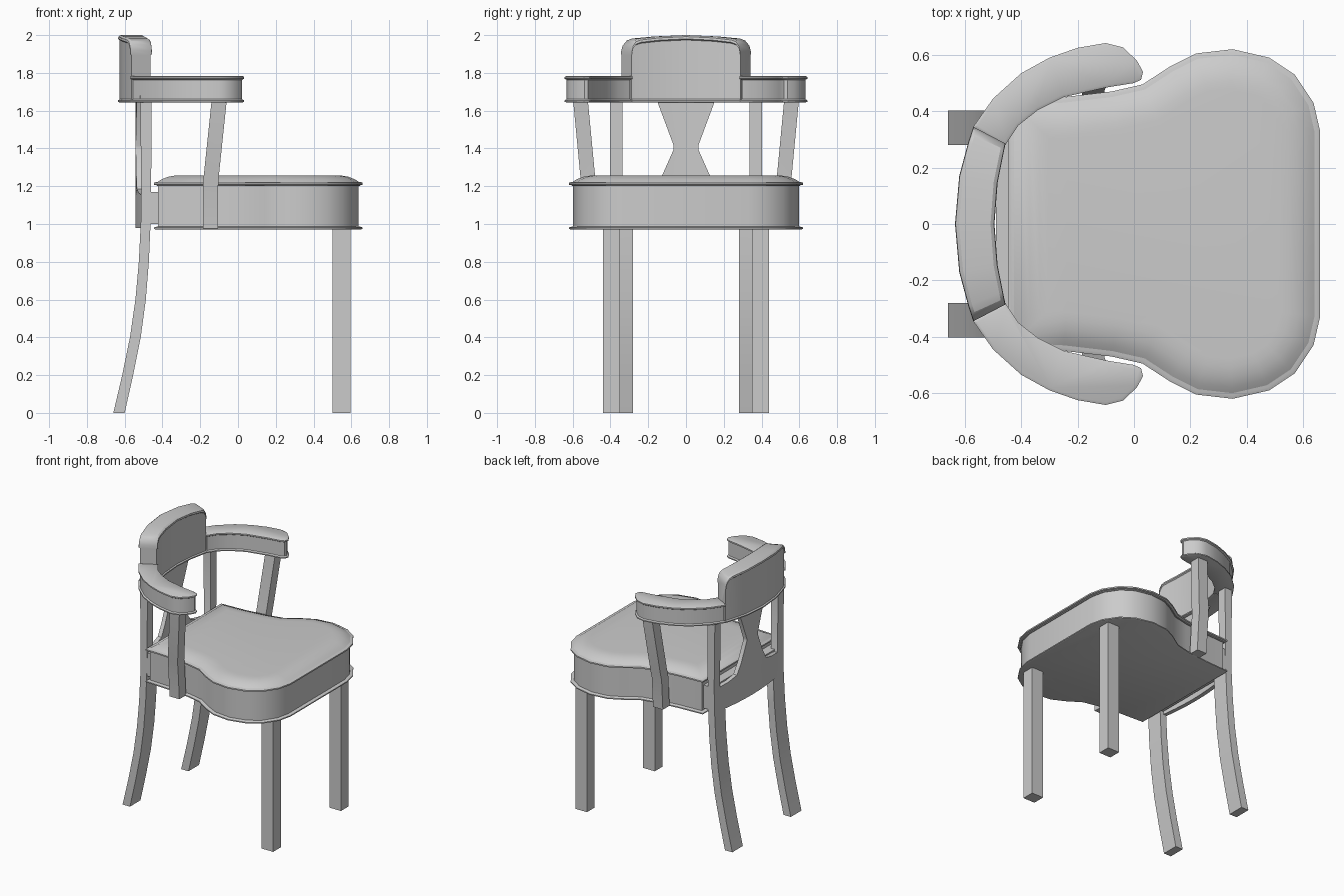
import bpy, bmesh, math
from mathutils import Vector

if "Cube" in bpy.data.objects:
    bpy.data.objects.remove(bpy.data.objects["Cube"])


def make(name, verts, faces, mirror=False, angle=30):
    me = bpy.data.meshes.new(name)
    me.from_pydata([tuple(v) for v in verts], [], faces)
    bm = bmesh.new()
    bm.from_mesh(me)
    bmesh.ops.recalc_face_normals(bm, faces=bm.faces)
    bm.to_mesh(me)
    bm.free()
    ob = bpy.data.objects.new(name, me)
    bpy.context.collection.objects.link(ob)
    bpy.ops.object.select_all(action='DESELECT')
    bpy.context.view_layer.objects.active = ob
    ob.select_set(True)
    bpy.ops.object.shade_smooth_by_angle(angle=math.radians(angle))
    if mirror:
        m = ob.modifiers.new("mirror", 'MIRROR')
        m.use_axis = (False, True, False)
    return ob


def loft(name, rings, **kw):
    """Join equal closed rings and cap both ends."""
    n = len(rings[0])
    verts = [p for r in rings for p in r]
    faces = [(k * n + i, k * n + (i + 1) % n, (k + 1) * n + (i + 1) % n, (k + 1) * n + i)
             for k in range(len(rings) - 1) for i in range(n)]
    faces += [tuple(range(n)), tuple(range(len(verts) - n, len(verts)))]
    return make(name, verts, faces, **kw)


def inset(pts, d):
    """Mitred inward offset of a closed 2D outline."""
    pts = [Vector(p) for p in pts]
    n = len(pts)
    area = sum(pts[i - 1].cross(pts[i]) for i in range(n))
    s = 1 if area > 0 else -1
    out = []
    for i in range(n):
        a = (pts[i] - pts[i - 1]).normalized()
        b = (pts[(i + 1) % n] - pts[i]).normalized()
        na, nb = Vector((-a.y, a.x)) * s, Vector((-b.y, b.x)) * s
        out.append(pts[i] + (na + nb) * d / (1 + na.dot(nb)))
    return out


def moulded(name, outline, profile, **kw):
    """Stack insets of an outline; profile is (inset, z)."""
    return loft(name, [[(p.x, p.y, z) for p in inset(outline, d)] for d, z in profile], **kw)


def quad(x0, x1, y0, y1, z):
    return [(x0, y0, z), (x1, y0, z), (x1, y1, z), (x0, y1, z)]


# Seat frame with lips at top and bottom
half = [(0.66, 0.33), (0.637, 0.43), (0.57, 0.53), (0.48, 0.59), (0.35, 0.62),
        (0.22, 0.605), (0.13, 0.56), (0.03, 0.495), (-0.08, 0.47), (-0.25, 0.45), (-0.445, 0.44)]
seat = half + [(x, -y) for x, y in reversed(half)]
moulded("seat_frame", seat, [(0.012, 0.97), (0, 0.974), (0, 0.982), (0.022, 0.988),
                             (0.022, 1.203), (0, 1.208), (0, 1.218), (0.012, 1.223)])

# Domed cushion
moulded("seat_cushion", seat, [(0.015, 1.2), (0.015, 1.22), (0.04, 1.236), (0.075, 1.25),
                               (0.11, 1.256), (0.14, 1.258)], angle=50)

# Front legs
loft("front_legs", [quad(0.5, 0.595, 0.35, 0.44, z) for z in (0, 0.98)], mirror=True)

# Back legs: curved below, narrowing into posts above the seat
sections = [(0, -0.66, -0.60, 0.28), (0.2, -0.613, -0.555, 0.28), (0.4, -0.572, -0.515, 0.28),
            (0.6, -0.543, -0.488, 0.28), (0.8, -0.525, -0.472, 0.28), (1.0, -0.515, -0.463, 0.28),
            (1.17, -0.512, -0.46, 0.335), (1.68, -0.518, -0.457, 0.335)]
loft("back_legs", [quad(a, b, y, 0.403, z) for z, a, b, y in sections], mirror=True)

# Rail joining the back legs to the seat
loft("back_rail", [quad(-0.49, -0.42, -0.40, 0.40, z) for z in (1.0, 1.17)])

# Curved splat that spreads into a lower rail
rows = [(0.98, 0.34), (1.155, 0.34), (1.165, 0.25), (1.185, 0.17), (1.26, 0.125),
        (1.395, 0.065), (1.415, 0.065), (1.67, 0.16)]
N = 8
verts = []
for t in (0, 0.03):
    for z, w in rows:
        for i in range(N + 1):
            y = w * (2 * i / N - 1)
            verts.append((-0.543 + t + 0.26 * y * y, y, z))
faces, R = [], len(rows)
idx = lambda s, r, i: (s * R + r) * (N + 1) + i
for r in range(R - 1):
    for i in range(N):
        for s in (0, 1):
            faces.append((idx(s, r, i), idx(s, r, i + 1), idx(s, r + 1, i + 1), idx(s, r + 1, i)))
    for i in (0, N):
        faces.append((idx(0, r, i), idx(0, r + 1, i), idx(1, r + 1, i), idx(1, r, i)))
for r in (0, R - 1):
    for i in range(N):
        faces.append((idx(0, r, i), idx(0, r, i + 1), idx(1, r, i + 1), idx(1, r, i)))
make("back_splat", verts, faces)

# Arm supports
loft("arm_supports", [quad(x - 0.04, x + 0.04, y - 0.039, y + 0.039, z) for x, y, z in
                      [(-0.145, 0.495, 0.975), (-0.145, 0.51, 1.2), (-0.142, 0.52, 1.25),
                       (-0.098, 0.56, 1.67)]], mirror=True)

# Arms with lips
arm = [(-0.57, 0.345), (-0.5, 0.445), (-0.4, 0.535), (-0.3, 0.59), (-0.2, 0.625), (-0.1, 0.642),
       (-0.04, 0.627), (0.01, 0.58), (0.032, 0.54), (0.025, 0.512), (0, 0.50), (-0.1, 0.484),
       (-0.25, 0.45), (-0.34, 0.405), (-0.41, 0.35), (-0.455, 0.282)]
lip = [(0.01, 1.643), (0, 1.647), (0, 1.655), (0.01, 1.661), (0.01, 1.763), (0, 1.769),
       (0, 1.779), (0.01, 1.784)]
moulded("arms", arm, lip, mirror=True)

# Backrest: stations across the arc (outer xy, inner xy, top z)
stations = [((-0.57, 0.345), (-0.455, 0.285), 1.92), ((-0.573, 0.337), (-0.457, 0.279), 1.95),
            ((-0.579, 0.318), (-0.46, 0.265), 1.972), ((-0.588, 0.29), (-0.465, 0.24), 1.982),
            ((-0.62, 0.17), (-0.484, 0.145), 1.993), ((-0.635, 0), (-0.495, 0), 2.0)]
stations += [((o[0], -o[1]), (i[0], -i[1]), z) for o, i, z in reversed(stations[:-1])]
rings = []
for o, i, zt in stations:
    o, i = Vector(o), Vector(i)
    d = (i - o).normalized()
    prof = [(0.01, 1.643), (0, 1.647), (0, 1.655), (0.008, 1.661), (0.008, zt - 0.026),
            (0, zt - 0.02), (0.002, zt - 0.008), (0.014, zt)]
    left = [(*(o + d * e), z) for e, z in prof]
    right = [(*(i - d * e), z) for e, z in reversed(prof)]
    rings.append(left + right)
loft("backrest", rings)
